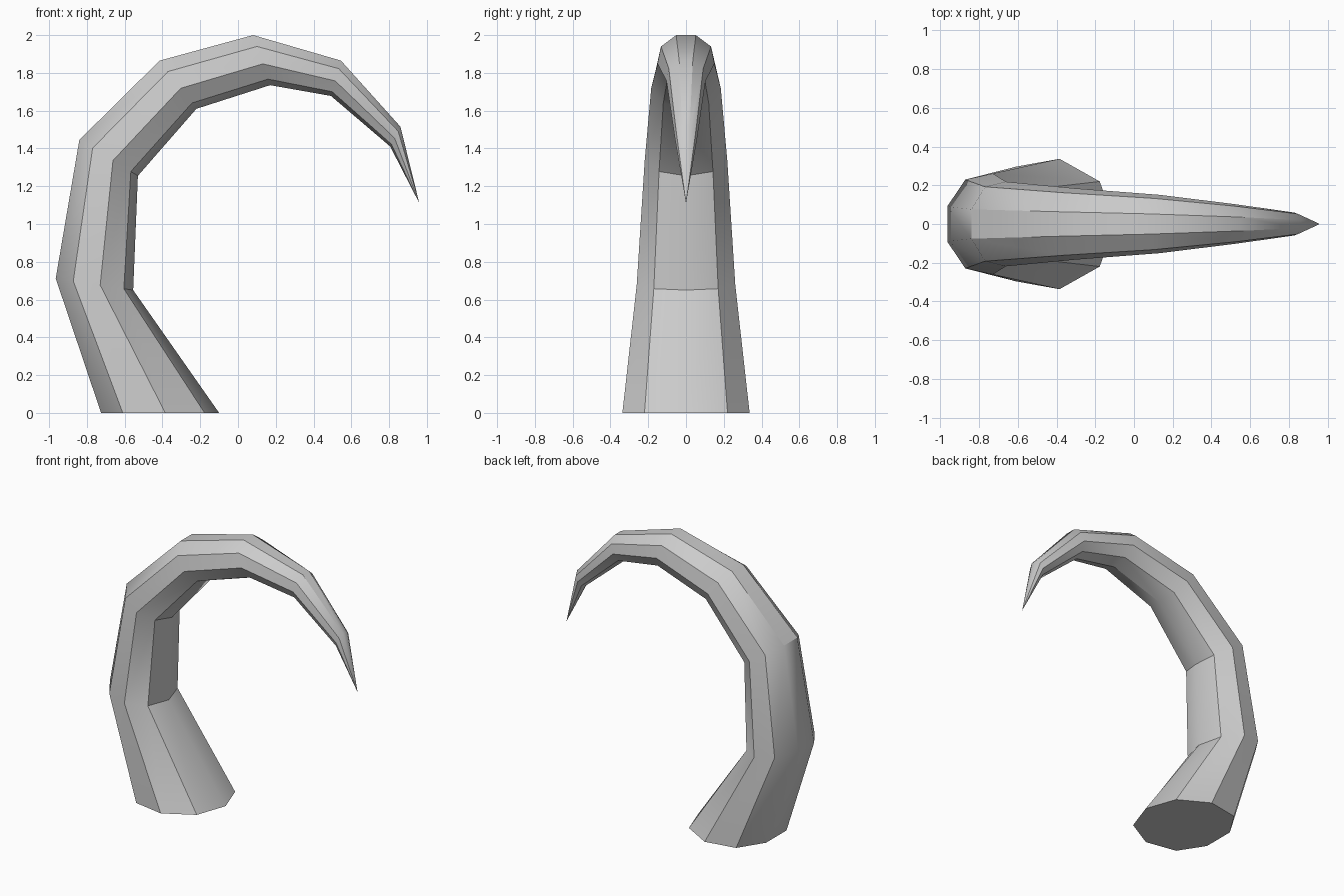
import bpy, bmesh
from math import sin, cos, pi, radians

if "Cube" in bpy.data.objects:
    bpy.data.objects.remove(bpy.data.objects["Cube"])

SIDES = 9
# horn rings: inner-curve point (x, z), outer-curve point (x, z), half width in y
RINGS = [
    ((-0.555, 0.650), (-0.965, 0.712), 0.265),
    ((-0.530, 1.255), (-0.840, 1.445), 0.222),
    ((-0.220, 1.610), (-0.415, 1.865), 0.187),
    ((0.170, 1.735), (0.080, 2.000), 0.153),
    ((0.492, 1.678), (0.545, 1.865), 0.105),
    ((0.806, 1.410), (0.860, 1.515), 0.060),
]
TIP = (0.96, 0, 1.11)
# flat foot: x of each vertex from the inner point round to the outer edge
FOOT_X = [-0.10, -0.177, -0.385, -0.61, -0.725]
FOOT_R = 0.342

bm = bmesh.new()
angles = [2 * pi * i / SIDES for i in range(SIDES)]

# foot ring, cut level with the ground
rings = [[bm.verts.new((FOOT_X[min(i, SIDES - i)], FOOT_R * sin(a), 0))
          for i, a in enumerate(angles)]]

# nine-sided rings along the curve
span = 1 + cos(pi / SIDES)
for inner, outer, r in RINGS:
    ring = []
    for a in angles:
        t = (1 - cos(a)) / span
        ring.append(bm.verts.new((inner[0] + (outer[0] - inner[0]) * t,
                                  r * sin(a),
                                  inner[1] + (outer[1] - inner[1]) * t)))
    rings.append(ring)

# side faces, pointed tip and foot cap
for lo, hi in zip(rings, rings[1:]):
    for i in range(SIDES):
        j = (i + 1) % SIDES
        bm.faces.new((lo[i], lo[j], hi[j], hi[i]))
tip = bm.verts.new(TIP)
for i in range(SIDES):
    bm.faces.new((rings[-1][i], rings[-1][(i + 1) % SIDES], tip))
bm.faces.new(rings[0])
bmesh.ops.recalc_face_normals(bm, faces=bm.faces)

mesh = bpy.data.meshes.new("curved_horn")
bm.to_mesh(mesh)
bm.free()
horn = bpy.data.objects.new("curved_horn", mesh)
bpy.context.collection.objects.link(horn)

# soft along the bend, crisp along the long facets
bpy.context.view_layer.objects.active = horn
horn.select_set(True)
bpy.ops.object.shade_smooth_by_angle(angle=radians(35))
